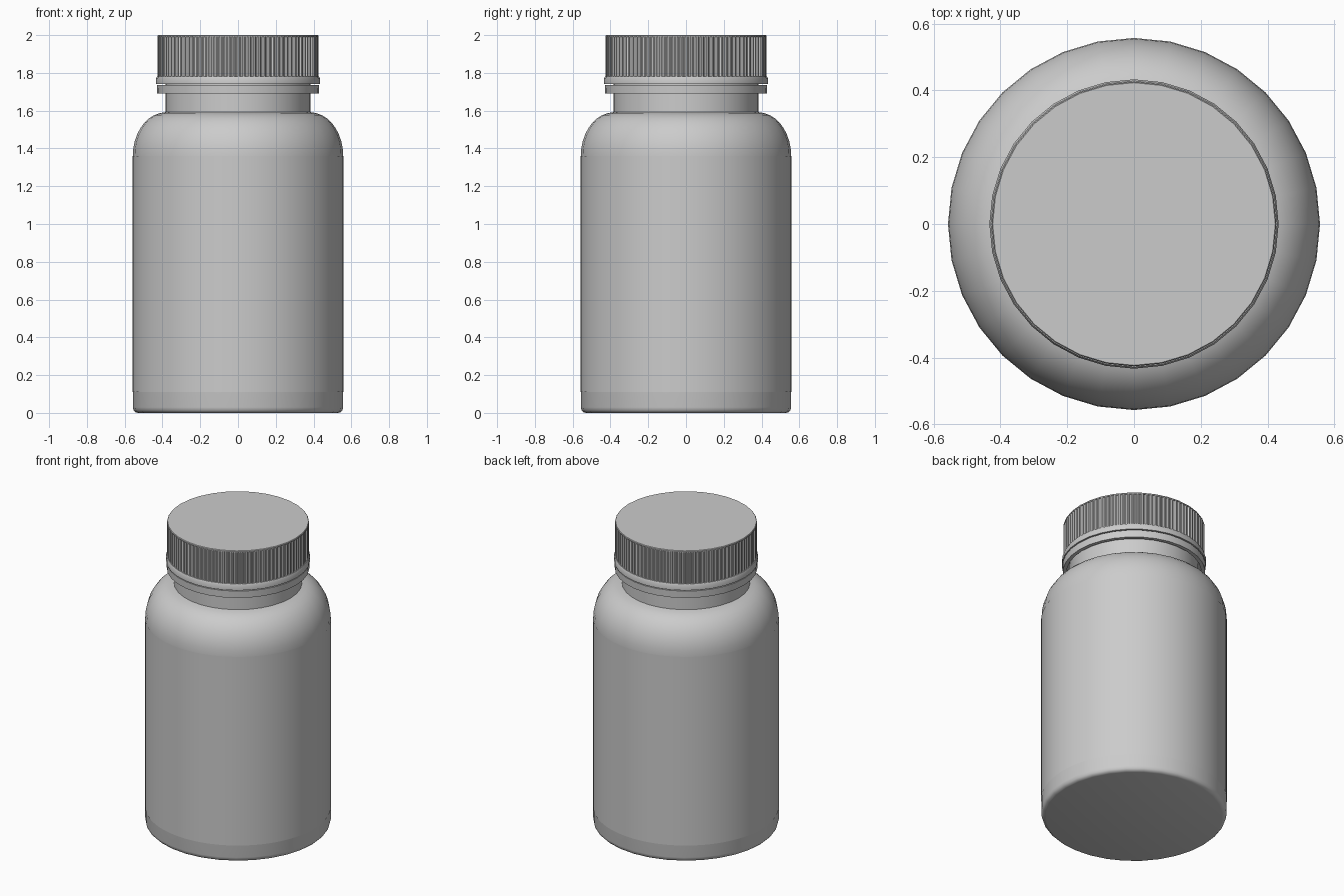
import bpy, math

if "Cube" in bpy.data.objects:
    bpy.data.objects.remove(bpy.data.objects["Cube"])

def make(name, verts, faces, angle=40):
    me = bpy.data.meshes.new(name)
    me.from_pydata(verts, [], faces)
    me.update()
    ob = bpy.data.objects.new(name, me)
    bpy.context.collection.objects.link(ob)
    bpy.ops.object.select_all(action='DESELECT')
    ob.select_set(True)
    bpy.context.view_layer.objects.active = ob
    bpy.ops.object.shade_smooth_by_angle(angle=math.radians(angle))
    return ob

def lathe(name, profile, n=32, cap_start=False, cap_end=False, closed=False,
          radius=lambda r, i: r, angle=40):
    """Revolve (r, z) points, listed bottom to top on the outside."""
    verts = [(radius(r, i) * math.cos(2 * math.pi * i / n),
              radius(r, i) * math.sin(2 * math.pi * i / n), z)
             for r, z in profile for i in range(n)]
    m = len(profile)
    faces = []
    for j in range(m if closed else m - 1):
        a, b = j * n, (j + 1) % m * n
        for i in range(n):
            k = (i + 1) % n
            faces.append((a + i, a + k, b + k, b + i))
    if cap_start:
        faces.append(tuple(reversed(range(n))))
    if cap_end:
        faces.append(tuple(range((m - 1) * n, m * n)))
    return make(name, verts, faces, angle)

# Bottle: rounded base, straight wall, domed shoulder, neck
base = [(0.53, 0), (0.544, 0.004), (0.553, 0.014), (0.557, 0.03)]
cx, cz, rx, rz = 0.385, 1.36, 0.172, 0.23
shoulder = []
for s in range(9):
    t = math.radians(80) * s / 8
    shoulder.append((cx + rx * math.cos(t), cz + rz * math.sin(t)))
neck = [(0.385, 1.592), (0.385, 1.76)]
lathe("bottle", base + shoulder + neck, cap_start=True, cap_end=True)

# Label wrapped round the straight wall
lathe("label", [(0.5575, 0.11), (0.5575, 1.36)], n=64)

# Tamper band and flange under the cap
lathe("tamper_band", [(0.428, 1.69), (0.430, 1.736), (0.405, 1.736), (0.405, 1.69)],
      closed=True)
lathe("cap_flange", [(0.385, 1.742), (0.433, 1.742), (0.433, 1.772), (0.428, 1.782),
                     (0.385, 1.782)], closed=True)

# Ribbed screw cap: 96 ribs, following the 32-sided outline
def ribbed(r, i):
    n = 96 * 4
    a = (2 * math.pi * i / n) % (2 * math.pi / 32) - math.pi / 32
    facet = math.cos(math.pi / 32) / math.cos(a)
    return (r if i % 4 in (0, 1) else r - 0.007) * facet

lathe("ribbed_cap", [(0.426, 1.778), (0.426, 1.992)], n=384, cap_start=True,
      radius=ribbed, angle=30)
lathe("cap_top", [(0.426, 1.99), (0.426, 1.996), (0.423, 2.0)],
      cap_start=True, cap_end=True, angle=30)
